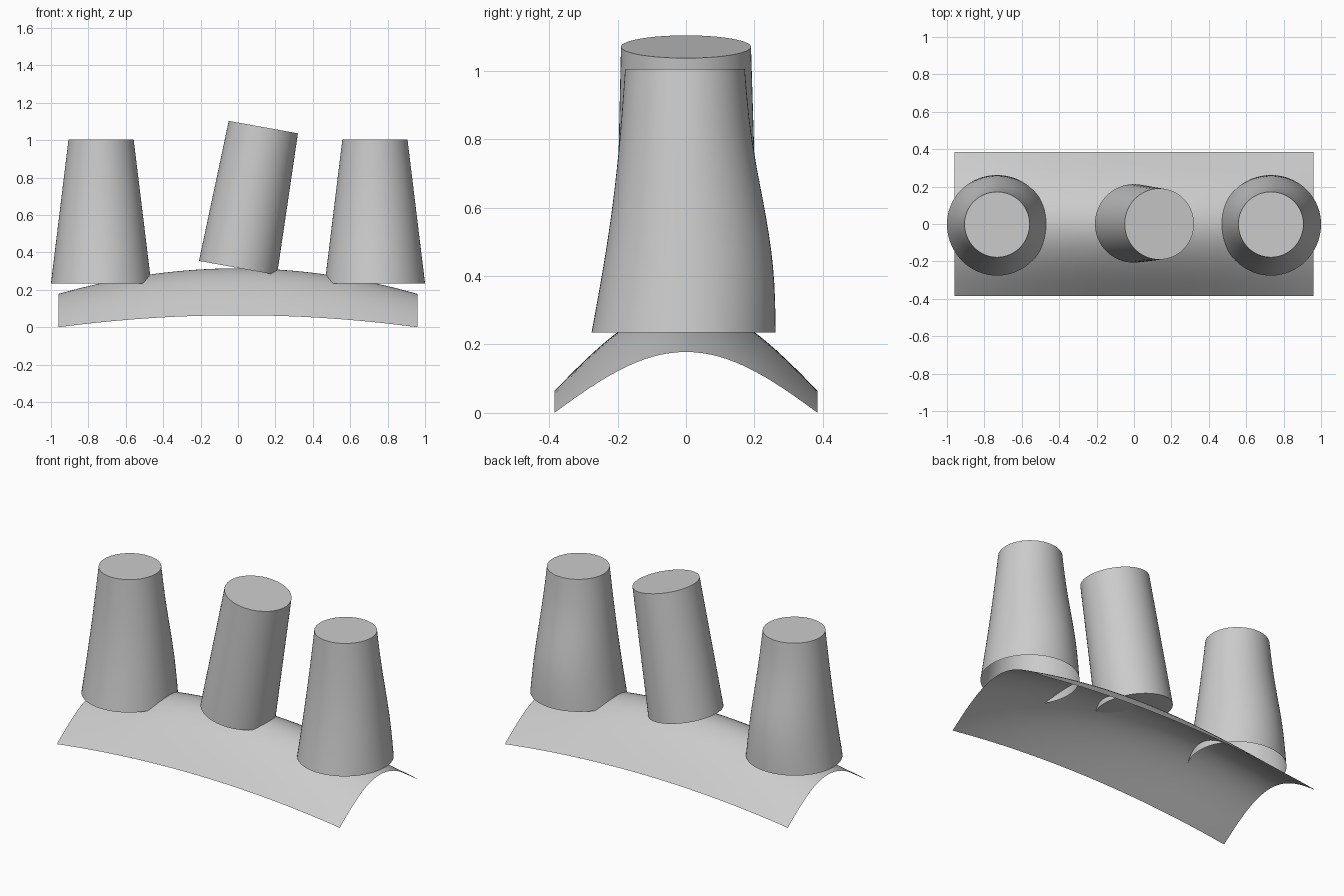
import bpy
import bmesh
import math
from mathutils import Matrix

cube = bpy.data.objects.get("Cube")
if cube:
    bpy.data.objects.remove(cube, do_unlink=True)

grey = bpy.data.materials.new("plain grey")
grey.use_nodes = True
colour = (0.6, 0.6, 0.6, 1)
grey.diffuse_color = colour
grey.node_tree.nodes["Principled BSDF"].inputs["Base Color"].default_value = colour

SIDES = 64


def finish(name, bm):
    """Turn a bmesh into a smooth object with sharp rims."""
    bmesh.ops.recalc_face_normals(bm, faces=bm.faces)
    mesh = bpy.data.meshes.new(name)
    bm.to_mesh(mesh)
    bm.free()
    mesh.materials.append(grey)
    obj = bpy.data.objects.new(name, mesh)
    bpy.context.collection.objects.link(obj)
    bpy.ops.object.select_all(action="DESELECT")
    obj.select_set(True)
    bpy.context.view_layer.objects.active = obj
    bpy.ops.object.shade_smooth_by_angle(angle=math.radians(40))
    return obj


def loft(bm, rings, close_bottom):
    """Skin rings of (z, x radius, front radius, back radius) and cap them."""
    loops = []
    for z, rx, front, back in rings:
        loop = []
        for i in range(SIDES):
            a = math.tau * i / SIDES
            s = math.sin(a)
            loop.append(bm.verts.new((rx * math.cos(a), s * (back if s > 0 else front), z)))
        loops.append(loop)
    for low, high in zip(loops, loops[1:]):
        for i in range(SIDES):
            j = (i + 1) % SIDES
            bm.faces.new((low[i], low[j], high[j], high[i]))
    bm.faces.new(loops[-1])
    if close_bottom:
        bm.faces.new(loops[0][::-1])


# Arched saddle sheet, bowed along its length and across its width
HALF_X, HALF_Y, NX, NY = 0.96, 0.385, 48, 32
bm = bmesh.new()
grid = []
for i in range(NX + 1):
    u = 2 * i / NX - 1
    bow = 1 - u * u
    edge, ridge = 0.064 * bow, 0.178 + 0.137 * bow
    row = []
    for j in range(NY + 1):
        v = 2 * j / NY - 1
        z = edge + (ridge - edge) * math.cos(v * math.pi / 2)
        row.append(bm.verts.new((u * HALF_X, v * HALF_Y, z)))
    grid.append(row)
for a, b in zip(grid, grid[1:]):
    for j in range(NY):
        bm.faces.new((a[j], b[j], b[j + 1], a[j + 1]))
finish("arched_base", bm)

# Upright flared towers, open below, with a gently curved front and back
BOTTOM, TOP, STEPS = 0.235, 1.005, 16
for name, side in (("left_tower", 1), ("right_tower", -1)):
    rings = []
    for k in range(STEPS + 1):
        t = k / STEPS
        rx = 0.268 + (0.174 - 0.268) * t
        swell = 0.018 * math.sin(math.tau * t)
        front = 0.276 - 0.098 * t - 0.014 * math.sin(math.pi * t)
        back = 0.262 - 0.090 * t + swell * 0.5 + 0.008 * math.sin(math.pi * t)
        rings.append((BOTTOM + (TOP - BOTTOM) * t, rx, front, back))
    bm = bmesh.new()
    loft(bm, rings, False)
    bmesh.ops.translate(bm, verts=bm.verts, vec=(side * 0.732, 0, 0))
    finish(name, bm)

# Leaning middle tower, closed at both ends
bm = bmesh.new()
loft(bm, [(0, 0.212, 0.207, 0.213), (0.765, 0.188, 0.19, 0.19)], True)
lean = Matrix.Translation((0, 0, 0.317)) @ Matrix.Rotation(math.radians(10.2), 4, "Y")
bmesh.ops.transform(bm, matrix=lean, verts=bm.verts)
finish("middle_tower", bm)
